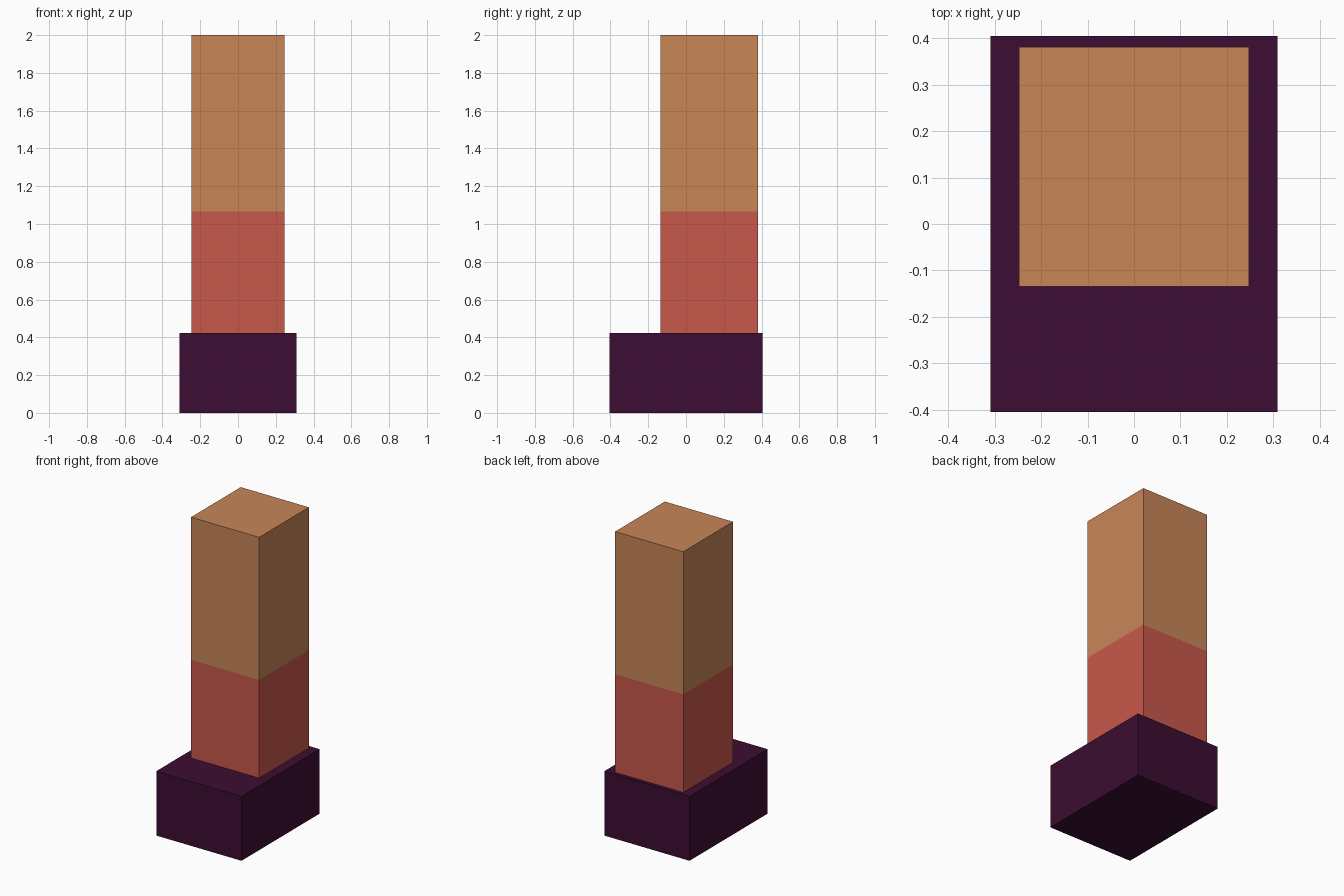
import bpy
import bmesh
from mathutils import Vector

cube = bpy.data.objects.get("Cube")
if cube:
    bpy.data.objects.remove(cube, do_unlink=True)


def make_material(name, rgb):
    mat = bpy.data.materials.new(name)
    mat.use_nodes = True
    color = (*rgb, 1.0)
    mat.diffuse_color = color
    mat.node_tree.nodes["Principled BSDF"].inputs["Base Color"].default_value = color
    return mat


def box(name, low, high, materials, cut_height=None):
    """Box between two corners; faces above cut_height take the second material."""
    low, high = Vector(low), Vector(high)
    bm = bmesh.new()
    bmesh.ops.create_cube(bm, size=1)
    bmesh.ops.scale(bm, vec=high - low, verts=bm.verts)
    bmesh.ops.translate(bm, vec=(low + high) / 2, verts=bm.verts)
    if cut_height is not None:
        bmesh.ops.bisect_plane(bm, geom=bm.verts[:] + bm.edges[:] + bm.faces[:],
                               plane_co=(0, 0, cut_height), plane_no=(0, 0, 1))
        for face in bm.faces:
            face.material_index = int(face.calc_center_median().z > cut_height)
    mesh = bpy.data.meshes.new(name)
    bm.to_mesh(mesh)
    bm.free()
    for mat in materials:
        mesh.materials.append(mat)
    obj = bpy.data.objects.new(name, mesh)
    bpy.context.collection.objects.link(obj)
    return obj


skin = make_material("tan skin", (0.578, 0.238, 0.098))
sock = make_material("red sock", (0.578, 0.098, 0.069))
leather = make_material("dark purple shoe", (0.045, 0.004, 0.032))

# Shoe block, then the leg with its sock as one column set towards the heel
shoe_top = 0.422
box("shoe", (-0.309, -0.405, 0), (0.309, 0.405, shoe_top), [leather])
box("leg_with_sock", (-0.247, -0.134, shoe_top), (0.247, 0.381, 2), [sock, skin],
    cut_height=1.065)
